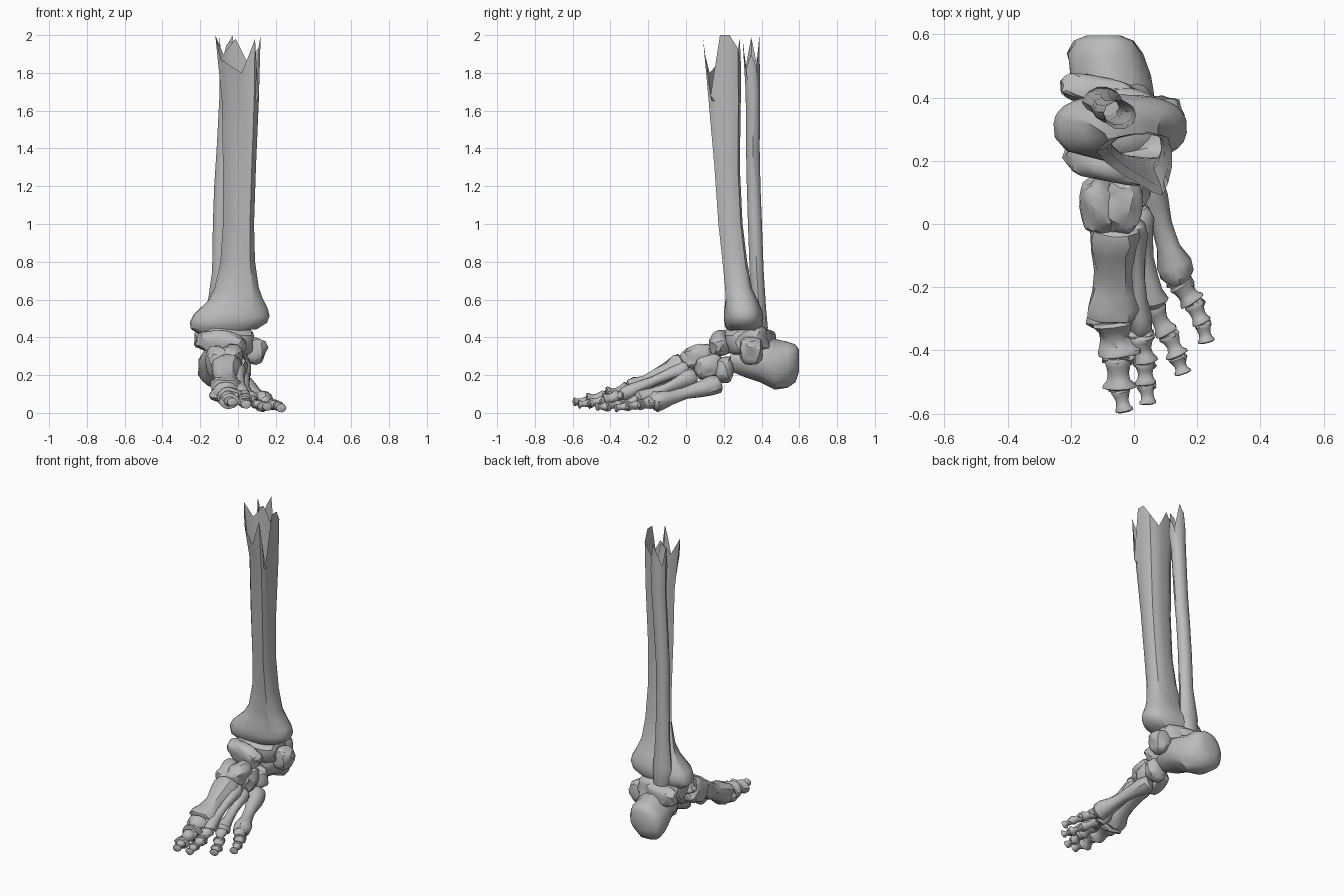
import bpy, bmesh, math
from mathutils import Vector, Matrix, noise

cube = bpy.data.objects.get("Cube")
if cube:
    bpy.data.objects.remove(cube, do_unlink=True)

# One bone material
bone_mat = bpy.data.materials.new("bone_grey")
bone_mat.use_nodes = True
COLOUR = (0.5, 0.5, 0.5, 1)
bone_mat.diffuse_color = COLOUR
bone_mat.node_tree.nodes["Principled BSDF"].inputs["Base Color"].default_value = COLOUR


def finish(name, bm, angle=40):
    bmesh.ops.recalc_face_normals(bm, faces=bm.faces)
    mesh = bpy.data.meshes.new(name)
    bm.to_mesh(mesh)
    bm.free()
    mesh.materials.append(bone_mat)
    obj = bpy.data.objects.new(name, mesh)
    bpy.context.collection.objects.link(obj)
    bpy.ops.object.select_all(action="DESELECT")
    obj.select_set(True)
    bpy.context.view_layer.objects.active = obj
    bpy.ops.object.shade_smooth_by_angle(angle=math.radians(angle))
    return obj


def skin(name, rings, cap_start=True):
    """Join rings of points into a tube, closed at its far end."""
    bm = bmesh.new()
    loops = [[bm.verts.new(p) for p in ring] for ring in rings]
    n = len(loops[0])
    for a, b in zip(loops, loops[1:]):
        for i in range(n):
            j = (i + 1) % n
            bm.faces.new((a[i], a[j], b[j], b[i]))
    if cap_start:
        bm.faces.new(loops[0])
    bm.faces.new(loops[-1])
    return finish(name, bm)


def ring(centre, u, v, ru, rv, n=12, bumps=0.0):
    """Ellipse around a centre, with slight natural unevenness."""
    points = []
    for i in range(n):
        a = math.tau * i / n
        p = Vector(centre) + u * ru * math.cos(a) + v * rv * math.sin(a)
        k = 1 + bumps * noise.noise(p * 22)
        points.append(Vector(centre) + (p - Vector(centre)) * k)
    return points


def rock(name, centre, size, turn=(0, 0, 0), rough=0.2):
    """Blocky, knobbly short bone."""
    bm = bmesh.new()
    bmesh.ops.create_icosphere(bm, subdivisions=3, radius=1)
    rot = Matrix.Rotation(math.radians(turn[2]), 3, "Z") @ \
        Matrix.Rotation(math.radians(turn[1]), 3, "Y") @ \
        Matrix.Rotation(math.radians(turn[0]), 3, "X")
    seed = Vector(centre) * 31
    for vert in bm.verts:
        c = vert.co.copy()
        k = 1 + rough * noise.noise(c * 1.7 + seed)
        box = Vector([math.copysign(abs(q) ** 0.75, q) * s * k for q, s in zip(c, size)])
        vert.co = rot @ box + Vector(centre)
    return finish(name, bm, 25)


def long_bone(name, start, end, radius, flat=0.8, waist=0.65):
    """Shaft with swollen ends."""
    a, b = Vector(start), Vector(end)
    d = (b - a).normalized()
    u = d.cross(Vector((0, 0, 1))).normalized()
    v = u.cross(d)
    shape = [(0, 0.6), (0.04, 0.92), (0.13, 1), (0.28, (1 + waist) / 2), (0.5, waist),
             (0.7, waist + 0.05), (0.84, 0.98), (0.94, 1), (1, 0.6)]
    rings = [ring(a.lerp(b, t), u, v, radius * k, radius * k * flat, 12, 0.3)
             for t, k in shape]
    return skin(name, rings)


# Shin bone: three-sided shaft, broken hollow top, wide ankle end tilted sideways
corners = [(0.75, -1, 1.98), (0.9, -0.6, 1.68), (1, -0.1, 2), (1, 0.4, 2), (0.9, 0.85, 1.93),
           (0.4, 1, 1.86), (-0.1, 0.95, 1.98), (-0.65, 0.8, 1.9), (-1, 0.42, 2),
           (-0.75, 0.05, 1.87), (-0.35, -0.3, 1.84), (0.15, -0.65, 1.8), (0.5, -0.9, 1.9)]
outline = []
for a, b in zip(corners, corners[1:] + corners[:1]):
    outline += [Vector(a), Vector(a).lerp(Vector(b), 0.5)]
shin_sections = [  # z, left, right, front, back, triangular amount
    (2, -0.12, 0.12, 0.09, 0.29, 1), (1.65, -0.085, 0.11, 0.12, 0.29, 1),
    (1.3, -0.08, 0.095, 0.15, 0.285, 0.95), (1, -0.08, 0.085, 0.17, 0.3, 0.85),
    (0.8, -0.095, 0.09, 0.19, 0.325, 0.7), (0.66, -0.13, 0.11, 0.2, 0.35, 0.45),
    (0.6, -0.17, 0.13, 0.2, 0.38, 0.25), (0.54, -0.235, 0.158, 0.2, 0.405, 0),
    (0.5, -0.255, 0.168, 0.2, 0.41, 0), (0.465, -0.25, 0.155, 0.205, 0.405, 0),
    (0.435, -0.21, 0.1, 0.23, 0.385, 0)]
rings = []
for row, (z, x0, x1, y0, y1, tri) in enumerate(shin_sections):
    points = []
    for px, py, top in outline:
        a = math.atan2(py, px)
        ex = math.copysign(abs(math.cos(a)) ** 0.8, math.cos(a))
        ey = math.copysign(abs(math.sin(a)) ** 0.8, math.sin(a))
        x = (x0 + x1) / 2 + (px * tri + ex * (1 - tri)) * (x1 - x0) / 2
        y = (y0 + y1) / 2 + (py * tri + ey * (1 - tri)) * (y1 - y0) / 2
        points.append(Vector((x, y, top if row == 0 else z + 0.08 * x * (1 - tri))))
    rings.append(points)
skin("shin_bone", rings, cap_start=False)

# Thin outer leg bone, also broken at the top
X, Y, Z = Vector((1, 0, 0)), Vector((0, 1, 0)), Vector((0, 0, 1))
outer_sections = [(-0.045, 0.345, 2, 0.052, 0.046), (-0.05, 0.354, 1.7, 0.047, 0.04),
                  (-0.068, 0.354, 1.4, 0.045, 0.038), (-0.083, 0.358, 1.2, 0.043, 0.038),
                  (-0.09, 0.365, 1, 0.043, 0.039), (-0.092, 0.374, 0.75, 0.045, 0.039),
                  (-0.1, 0.388, 0.55, 0.065, 0.038), (-0.1, 0.4, 0.45, 0.052, 0.035),
                  (-0.1, 0.4, 0.39, 0.02, 0.015)]
rings = [ring((x, y, z), X, Y, rx, ry, 10) for x, y, z, rx, ry in outer_sections]
for point, top in zip(rings[0], [1.9, 1.83, 2, 1.94, 1.86, 1.99, 1.84, 1.95, 1.97, 1.82]):
    point.z = top
skin("outer_leg_bone", rings, cap_start=False)

# Heel bone, leaning outward at the bottom
lean = Matrix.Rotation(math.radians(34), 3, "Y")
heel_sections = [(-0.095, 0.597, 0.275, 0.05, 0.065), (-0.095, 0.58, 0.265, 0.09, 0.105),
                 (-0.09, 0.54, 0.252, 0.118, 0.126), (-0.075, 0.47, 0.252, 0.128, 0.132),
                 (-0.058, 0.39, 0.285, 0.12, 0.12), (-0.05, 0.31, 0.295, 0.115, 0.1),
                 (-0.05, 0.235, 0.29, 0.075, 0.06)]
skin("heel_bone", [ring((x, y, z), lean @ X, lean @ Z, rx, rz, 20, 0.12)
                   for x, y, z, rx, rz in heel_sections])

# Ankle and midfoot bones
rock("heel_shelf", (0.085, 0.345, 0.33), (0.065, 0.06, 0.07), (0, 20, 0))
rock("ankle_bone", (-0.06, 0.32, 0.385), (0.145, 0.12, 0.085), (0, 5, 10))
rock("ankle_bone_back", (-0.115, 0.42, 0.385), (0.12, 0.05, 0.06), (0, 0, -10))
rock("boat_bone", (-0.085, 0.19, 0.37), (0.135, 0.055, 0.065), (10, 8, -12))
rock("cube_bone", (0, 0.205, 0.23), (0.065, 0.045, 0.07), (0, 0, -10))
rock("inner_wedge", (-0.11, 0.06, 0.275), (0.06, 0.09, 0.075), (20, 0, 5))
rock("middle_wedge", (-0.035, 0.06, 0.3), (0.06, 0.085, 0.06), (15, 0, 0))
rock("outer_wedge", (-0.01, 0.125, 0.25), (0.055, 0.085, 0.06), (20, 0, 10))

# Digits: joints from midfoot to tip, one radius per bone, metatarsal waist and depth
digits = {
    "first": ([(-0.06, 0, 0.26), (-0.065, -0.3, 0.105), (-0.05, -0.42, 0.08),
               (-0.045, -0.525, 0.062), (-0.03, -0.597, 0.058)],
              (0.083, 0.072, 0.05, 0.03), 0.76, 0.82),
    "second": ([(0, 0.01, 0.245), (0.02, -0.35, 0.09), (0.035, -0.44, 0.065),
                (0.04, -0.51, 0.052), (0.045, -0.572, 0.047)],
               (0.038, 0.042, 0.034, 0.028), 0.7, 1),
    "third": ([(0.01, 0.05, 0.2), (0.06, -0.26, 0.065), (0.108, -0.35, 0.045),
               (0.138, -0.42, 0.035), (0.157, -0.475, 0.03)],
              (0.046, 0.035, 0.034, 0.028), 0.62, 1),
    "fourth": ([(0.025, 0.18, 0.155), (0.145, -0.185, 0.053), (0.188, -0.25, 0.042),
                (0.218, -0.315, 0.032), (0.232, -0.376, 0.026)],
               (0.056, 0.042, 0.034, 0.028), 0.62, 0.95),
}
parts = ("metatarsal", "near_toe_bone", "middle_toe_bone", "toe_tip")
for digit, (joints, radii, waist, depth) in digits.items():
    long_bone(f"{digit}_{parts[0]}", joints[0], joints[1], radii[0], depth, waist)
    for part, a, b, r in zip(parts[1:], joints[1:], joints[2:], radii[1:]):
        long_bone(f"{digit}_{part}", a, b, r, 0.8, 0.7)
    # Swollen joint knobs
    for k, (joint, r) in enumerate(zip(joints[1:-1], radii[1:])):
        rock(f"{digit}_joint_{k + 1}", joint, (r * 1.02, r * 0.55, r * 0.65), (-15, 0, 0), 0.3)
